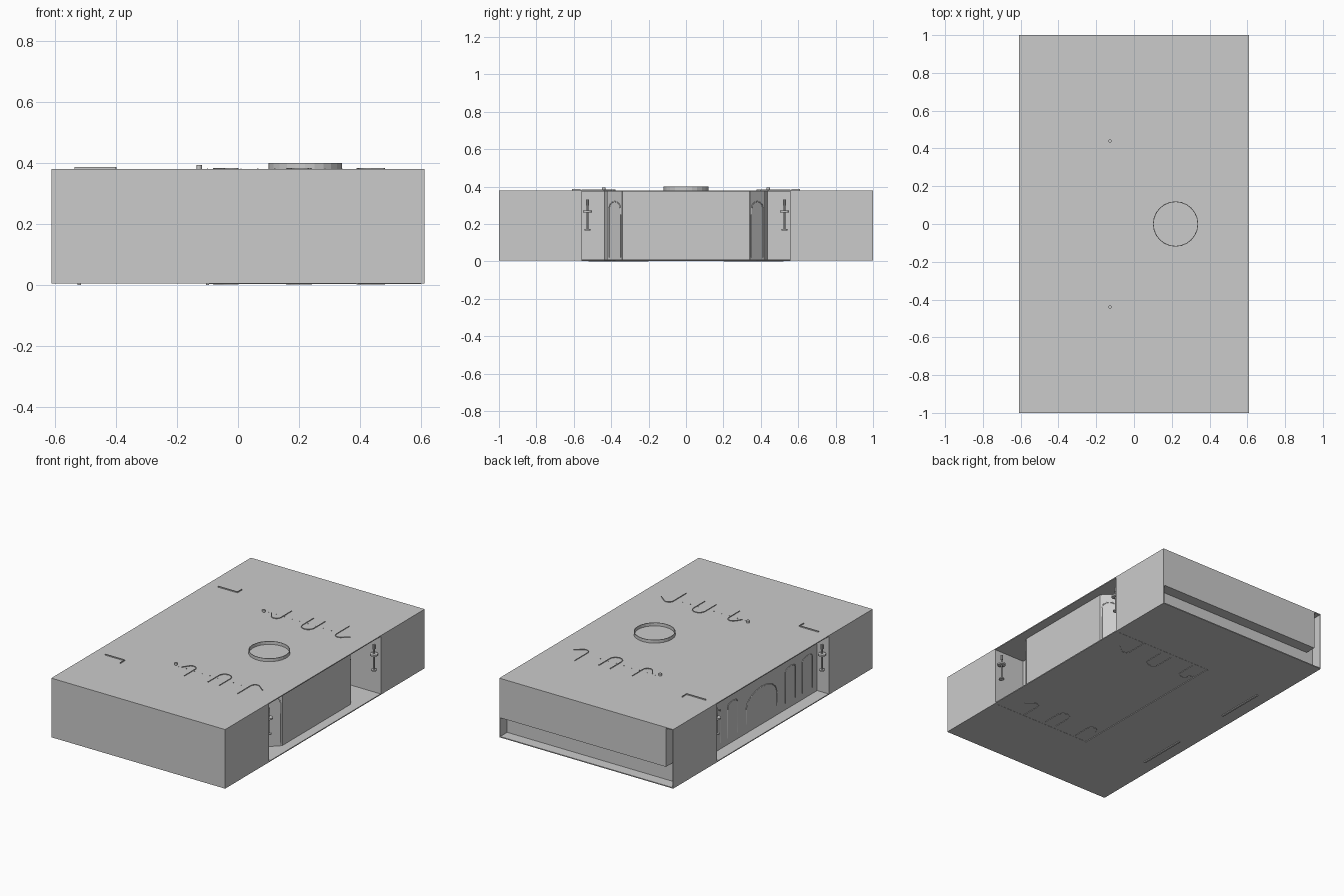
import bpy, bmesh, math
from mathutils import Vector

if "Cube" in bpy.data.objects:
    bpy.data.objects.remove(bpy.data.objects["Cube"])

Z0, Z1 = 0.008, 0.38
T = 0.006


def finish(name, bm):
    bmesh.ops.recalc_face_normals(bm, faces=bm.faces)
    me = bpy.data.meshes.new(name)
    bm.to_mesh(me)
    bm.free()
    ob = bpy.data.objects.new(name, me)
    bpy.context.scene.collection.objects.link(ob)
    return ob


def box(name, x0, x1, y0, y1, z0, z1):
    bm = bmesh.new()
    bmesh.ops.create_cube(bm, size=1)
    for v in bm.verts:
        v.co = Vector(((x0 + x1) / 2 + v.co.x * (x1 - x0),
                       (y0 + y1) / 2 + v.co.y * (y1 - y0),
                       (z0 + z1) / 2 + v.co.z * (z1 - z0)))
    return finish(name, bm)


def wall(name, pts, z0, z1, thick=0.004):
    """Thin upright wall following a plan path."""
    bm = bmesh.new()
    lo = [bm.verts.new((x, y, z0)) for x, y in pts]
    hi = [bm.verts.new((x, y, z1)) for x, y in pts]
    for i in range(len(pts) - 1):
        bm.faces.new((lo[i], lo[i + 1], hi[i + 1], hi[i]))
    ob = finish(name, bm)
    mod = ob.modifiers.new("thickness", 'SOLIDIFY')
    mod.thickness = thick
    mod.offset = 0
    return ob


def arch_frame(name, centre, along, width, z0, z1, rise, r=0.003):
    """Moulding with an arched head, on a wall running in direction 'along'."""
    cu = bpy.data.curves.new(name, 'CURVE')
    cu.dimensions = '3D'
    cu.bevel_depth = r
    cu.bevel_resolution = 0
    prof = [(-width / 2, z0)]
    for i in range(9):
        a = math.pi * (1 - i / 8)
        prof.append((width / 2 * math.cos(a), z1 - rise + rise * math.sin(a)))
    prof.append((width / 2, z0))
    sp = cu.splines.new('POLY')
    sp.points.add(len(prof) - 1)
    d = Vector(along).normalized()
    for p, (u, z) in zip(sp.points, prof):
        p.co = (centre[0] + d.x * u, centre[1] + d.y * u, z, 1)
    ob = bpy.data.objects.new(name, cu)
    bpy.context.scene.collection.objects.link(ob)


def cyl(name, x, y, z0, z1, r, seg=12):
    bpy.ops.mesh.primitive_cylinder_add(vertices=seg, radius=r, depth=z1 - z0,
                                        location=(x, y, (z0 + z1) / 2))
    bpy.context.object.name = name


def arc(cx, cy, r, a0, a1, n=8):
    return [(cx + r * math.cos(math.radians(a0 + (a1 - a0) * i / n)),
             cy + r * math.sin(math.radians(a0 + (a1 - a0) * i / n))) for i in range(n + 1)]


# Shell: floor, roof, front, back panel over a low slot
box("floor", -0.61, 0.61, -1, 1, Z0 - 0.003, Z0 + 0.003)
box("roof", -0.61, 0.61, -1, 1, Z1 - T, Z1)
box("front_wall", -0.61, 0.61, -1, -1 + T, Z0, Z1)
box("back_inner_wall", -0.61, 0.61, 0.924, 0.93, Z0, Z1)
box("back_panel", -0.56, 0.61, 0.93, 1, 0.13, Z1 - T)

# Inner long wall on the left with raised window mouldings
box("left_inner_wall", -0.53, -0.524, -0.56, 0.56, Z0, Z1)
arch_frame("wide_arch", (-0.53, 0), (0, 1), 0.31, 0.07, 0.25, 0.09)

for s in (-1, 1):
    # Corner blocks and their return walls
    y0, y1 = sorted((s * 0.56, s * 1.0))
    for side in (-1, 1):
        x0, x1 = sorted((side * 0.61, side * (0.61 - T)))
        box("side_wall", x0, x1, y0, y1, Z0, Z1)
    wall("return_wall_right", [(0.39, s * 0.56), (0.608, s * 0.56)], Z0, Z1)
    wall("return_wall_left", [(-0.608, s * 0.56), (-0.53, s * 0.56)], Z0, Z1)
    # Angled wing beside the central right wall
    wall("right_wing_wall", [(0.39, s * 0.56), (0.39, s * 0.435), (0.45, s * 0.42),
                             (0.47, s * 0.42), (0.55, s * 0.34)], Z0, Z1)
    arch_frame("wing_arch", (0.513, s * 0.381), (-1, s), 0.085, 0.02, 0.32, 0.035)
    for c in (0.29, 0.46):
        arch_frame("window_moulding", (-0.53, s * c), (0, 1), 0.10, 0.05, 0.27, 0.02)

    # Small stands beside the return walls
    for x in (-0.585, 0.585):
        y = s * 0.527
        cyl("stand_stem", x, y, 0.165, 0.30, 0.005, 8)
        cyl("stand_plate", x, y, 0.262, 0.272, 0.024)
        cyl("stand_foot", x, y, 0.165, 0.172, 0.016)
        cyl("stand_tip", x, y, 0.30, 0.33, 0.008, 8)

    # Niche wall tops and bottoms showing through roof and floor
    niche = [(0.16, s * 0.53)] + [(x, s * y) for x, y in arc(0.20, 0.42, 0.04, 180, 0)][::1]
    niche = [(0.16, s * 0.53)] + [(x, s * (0.84 - y)) for x, y in arc(0.20, 0.42, 0.04, 180, 0)] \
        + [(0.24, s * 0.53)]
    right_hook = [(0.39, s * 0.56)] + [(x, s * (0.86 - y)) for x, y in arc(0.42, 0.43, 0.03, 180, 40)] \
        + [(0.48, s * 0.44)]
    left_hook = [(0.0, s * 0.54)] + [(x, s * (0.86 - y)) for x, y in arc(-0.03, 0.43, 0.03, 0, 140)] \
        + [(-0.08, s * 0.45)]
    for n, path in (("niche", niche), ("right_hook", right_hook), ("left_hook", left_hook)):
        wall(n + "_top_edge", path, Z1 - 0.003, Z1 + 0.004)
        wall(n + "_bottom_edge", path, 0.002, Z0)
    wall("left_corner_edge", [(-0.535, s * 0.565), (-0.40, s * 0.565), (-0.40, s * 0.61)],
         Z1 - 0.003, Z1 + 0.007)
    cyl("roof_peg", -0.127, s * 0.44, Z1 - 0.003, 0.394, 0.009)
    # Dotted row of tiny pins
    for i in range(10):
        x = -0.10 + i * 0.055
        box("pin", x - 0.002, x + 0.002, s * 0.452 - 0.002, s * 0.452 + 0.002, Z1 - 0.002, Z1 + 0.002)
    # Floor outline below
    wall("floor_outline_side", [(-0.10, s * 0.56), (0.60, s * 0.56)], 0.004, Z0)
    wall("left_floor_edge", [(-0.52, s * 0.2), (-0.52, s * 0.52)], 0.0, Z0, 0.012)

# Central right wall and rear outline of the floor area
box("right_centre_wall", 0.544, 0.55, -0.34, 0.34, Z0, Z1)
wall("floor_outline_rear", [(-0.10, -0.56), (-0.10, 0.56)], 0.001, Z0, 0.01)

# Open ring on the roof
ring = wall("roof_ring", arc(0.22, 0, 0.118, 0, 360, 24), Z1 - 0.003, 0.40, 0.004)
